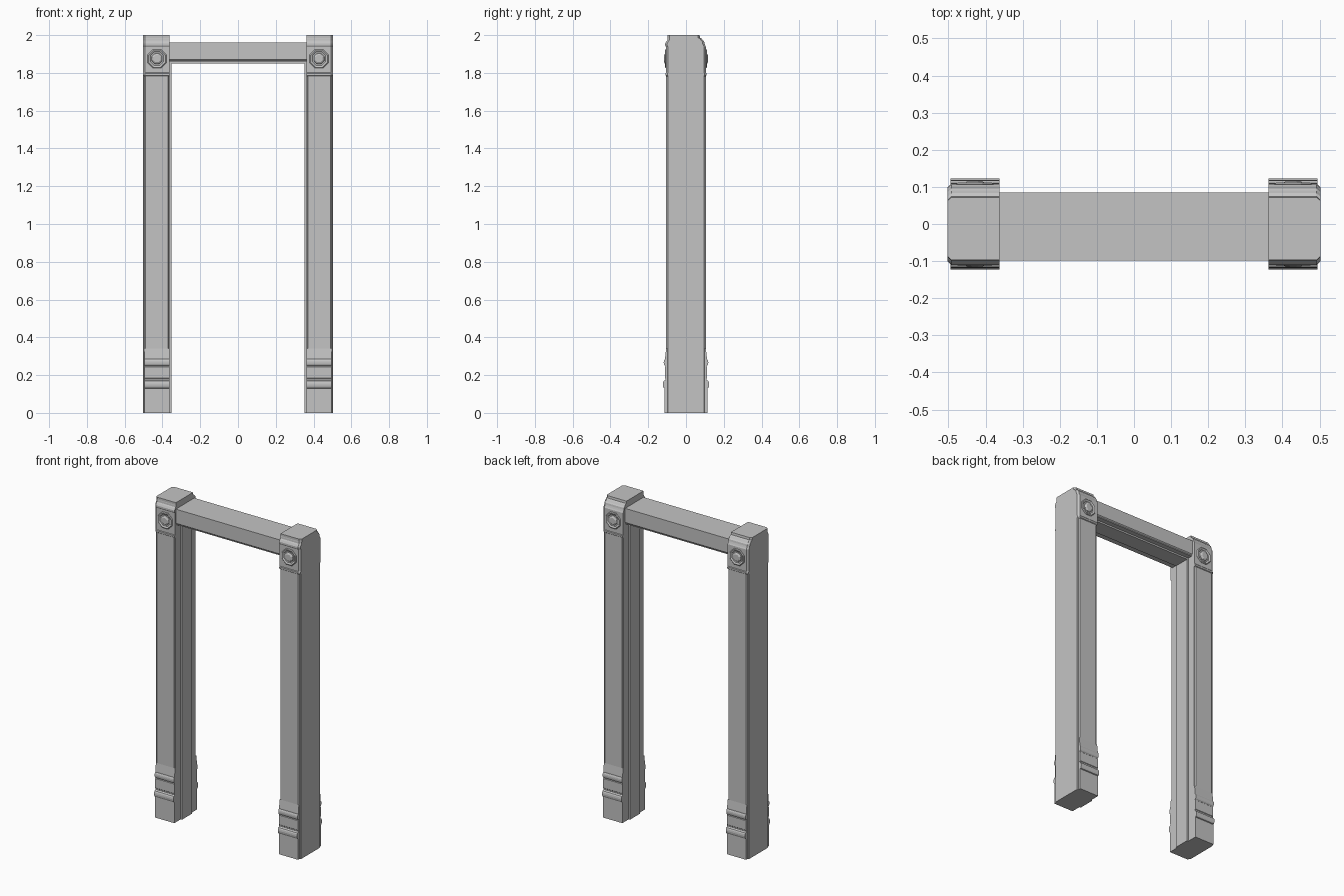
import bpy, bmesh, math

if "Cube" in bpy.data.objects:
    bpy.data.objects.remove(bpy.data.objects["Cube"])

grey = bpy.data.materials.new("plain grey")
grey.diffuse_color = (0.55, 0.55, 0.55, 1)
grey.use_nodes = True
grey.node_tree.nodes["Principled BSDF"].inputs["Base Color"].default_value = grey.diffuse_color


def finish(bm, name):
    bmesh.ops.recalc_face_normals(bm, faces=bm.faces[:])
    me = bpy.data.meshes.new(name)
    bm.to_mesh(me)
    bm.free()
    me.materials.append(grey)
    ob = bpy.data.objects.new(name, me)
    bpy.context.collection.objects.link(ob)
    return ob


def loft(name, rings):
    """Skin a list of closed point rings and cap both ends."""
    bm = bmesh.new()
    vs = [[bm.verts.new(p) for p in r] for r in rings]
    n = len(vs[0])
    for a, b in zip(vs, vs[1:]):
        for i in range(n):
            j = (i + 1) % n
            bm.faces.new((a[i], a[j], b[j], b[i]))
    bm.faces.new(vs[0])
    bm.faces.new(vs[-1])
    return finish(bm, name)


def box(name, x0, x1, y0, y1, z0, z1):
    plan = [(x0, y0), (x1, y0), (x1, y1), (x0, y1)]
    return loft(name, [[(x, y, z) for x, y in plan] for z in (z0, z1)])


def bead(z0, z1, y, out, n=6):
    """Half-round moulding points (y, z)."""
    zc, r = (z0 + z1) / 2, (z1 - z0) / 2
    return [(y + out * math.sin(math.pi * i / n), zc - r * math.cos(math.pi * i / n))
            for i in range(n + 1)]


# half plan of the post: outer side, stepped face panel, inner edge
half = [(0.503, 0.095), (0.498, 0.099), (0.494, 0.099), (0.489, 0.105),
        (0.371, 0.105), (0.366, 0.099), (0.362, 0.099)]
post_plan = half + [(x, -y) for x, y in reversed(half)]

# base moulding profile (y outward, z)
base = ([(0.08, 0.0), (0.113, 0.0), (0.113, 0.125)] + bead(0.13, 0.172, 0.113, 0.010)
        + [(0.109, 0.175), (0.109, 0.182), (0.112, 0.185), (0.112, 0.244), (0.109, 0.247)]
        + bead(0.25, 0.284, 0.111, 0.007) + [(0.111, 0.29), (0.105, 0.34), (0.08, 0.34)])

# corner block levels: z, front depth, back depth
levels = [(1.782, 0.103, 0.103), (1.787, 0.109, 0.109), (1.797, 0.109, 0.109),
          (1.801, 0.106, 0.106), (1.938, 0.106, 0.106), (1.945, 0.110, 0.102),
          (1.955, 0.110, 0.098), (1.966, 0.104, 0.096), (1.972, 0.099, 0.090),
          (1.982, 0.098, 0.083), (1.986, 0.097, 0.074), (2.0, 0.097, 0.072)]

# rosette profile: radius, depth
rosette = [(0.054, 0.10), (0.054, 0.108), (0.049, 0.112), (0.044, 0.111), (0.038, 0.107),
           (0.030, 0.107), (0.027, 0.112), (0.020, 0.116), (0.010, 0.116)]

for s, side in ((-1, "left"), (1, "right")):
    loft(side + "_post", [[(s * x, y, z) for x, y in post_plan] for z in (0, 1.79)])
    box(side + "_jamb", s * 0.353, s * 0.37, -0.05, 0.05, 0, 1.86)
    # corner block with chamfered outer edges and stepped cap
    rings = []
    for z, f, b in levels:
        plan = [(0.362, -f), (0.492, -f), (0.503, 0.010 - f),
                (0.503, b - 0.010), (0.492, b), (0.362, b)]
        rings.append([(s * x, y, z) for x, y in plan])
    loft(side + "_corner_block", rings)
    for t, face in ((-1, "front"), (1, "back")):
        loft(f"{side}_{face}_base_moulding",
             [[(s * x, t * y, z) for y, z in base] for x in (0.362, 0.495)])
        # eight-sided rosette
        loft(f"{side}_{face}_rosette",
             [[(s * 0.429 + r * math.cos(math.pi * (k + 0.5) / 4), t * d,
                1.875 + r * math.sin(math.pi * (k + 0.5) / 4)) for k in range(8)]
              for r, d in rosette])

# lintel with a stepped lower edge, and the lining below it
lintel = [(-0.098, 1.96), (-0.098, 1.872), (-0.092, 1.866), (-0.092, 1.860),
          (0.080, 1.860), (0.080, 1.866), (0.085, 1.872), (0.085, 1.96)]
loft("lintel", [[(x, y, z) for y, z in lintel] for x in (-0.37, 0.37)])
box("head_jamb", -0.36, 0.36, -0.05, 0.05, 1.85, 1.87)
